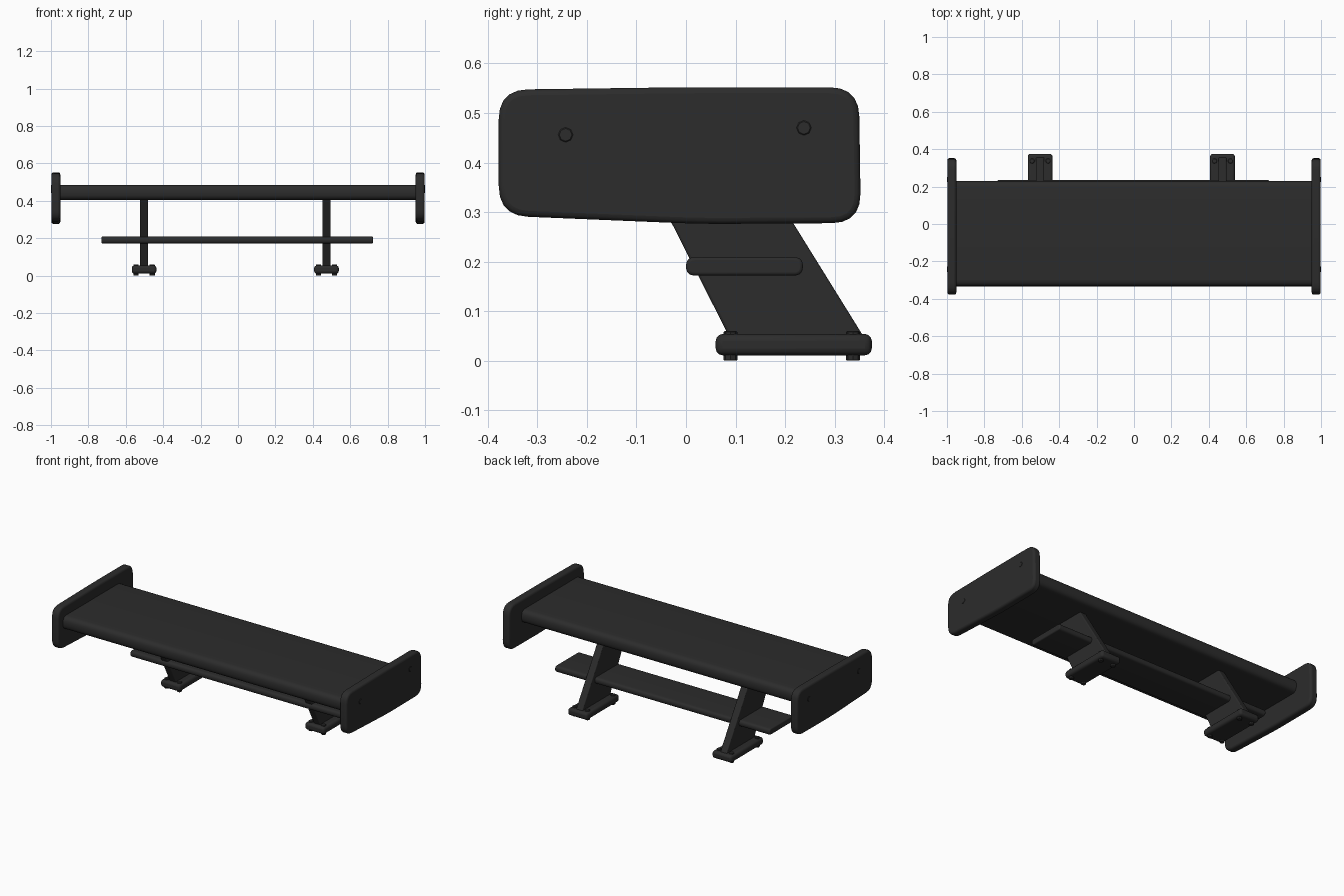
import bpy, bmesh, math
from mathutils import Matrix, Vector

if "Cube" in bpy.data.objects:
    bpy.data.objects.remove(bpy.data.objects["Cube"])

black = bpy.data.materials.new("matte black")
black.diffuse_color = (0.025, 0.025, 0.025, 1)
black.use_nodes = True
black.node_tree.nodes["Principled BSDF"].inputs["Base Color"].default_value = black.diffuse_color


def finish(bm, name, bevel=0.0, segments=3):
    bmesh.ops.recalc_face_normals(bm, faces=bm.faces)
    me = bpy.data.meshes.new(name)
    bm.to_mesh(me)
    bm.free()
    me.materials.append(black)
    ob = bpy.data.objects.new(name, me)
    bpy.context.collection.objects.link(ob)
    bpy.ops.object.select_all(action='DESELECT')
    ob.select_set(True)
    bpy.context.view_layer.objects.active = ob
    if bevel:
        mod = ob.modifiers.new("soft_edges", 'BEVEL')
        mod.width = bevel
        mod.segments = segments
        mod.limit_method = 'ANGLE'
        mod.angle_limit = math.radians(50)
    bpy.ops.object.shade_smooth_by_angle(angle=math.radians(40))
    return ob


def extrude_x(name, profile, x0, x1, bevel=0.0):
    """Extrude a (y, z) profile along x."""
    bm = bmesh.new()
    face = bm.faces.new([bm.verts.new((x0, y, z)) for y, z in profile])
    res = bmesh.ops.extrude_face_region(bm, geom=[face])
    verts = [v for v in res['geom'] if isinstance(v, bmesh.types.BMVert)]
    bmesh.ops.translate(bm, verts=verts, vec=(x1 - x0, 0, 0))
    return finish(bm, name, bevel)


def rounded(corners, r, n=5):
    """Round the corners of a convex polygon with quadratic arcs."""
    pts = []
    for i, c in enumerate(corners):
        c = Vector(c)
        a = c + (Vector(corners[i - 1]) - c).normalized() * r
        b = c + (Vector(corners[(i + 1) % len(corners)]) - c).normalized() * r
        for k in range(n + 1):
            t = k / n
            p = a * (1 - t) ** 2 + c * (2 * t * (1 - t)) + b * t * t
            pts.append((p.x, p.y))
    return pts


def box(name, lo, hi, bevel):
    bm = bmesh.new()
    lo, hi = Vector(lo), Vector(hi)
    bmesh.ops.create_cube(bm, size=1, matrix=Matrix.Translation((lo + hi) / 2)
                          @ Matrix.Diagonal((*(hi - lo), 1)))
    return finish(bm, name, bevel)


def bolt(name, pos, depth, radius, along_x=False):
    bm = bmesh.new()
    m = Matrix.Translation(pos)
    if along_x:
        m = m @ Matrix.Rotation(math.pi / 2, 4, 'Y')
    bmesh.ops.create_cone(bm, cap_ends=True, segments=8, radius1=radius,
                          radius2=radius, depth=depth, matrix=m)
    return finish(bm, name, 0.002, 1)


# Main wing: slab with rounded leading and trailing edges
extrude_x("main_wing", rounded([(-0.333, 0.405), (0.23, 0.405),
                                (0.23, 0.485), (-0.333, 0.485)], 0.035), -0.96, 0.96)

# Lower plane with fully rounded edges
extrude_x("lower_plane", rounded([(0.0, 0.172), (0.236, 0.172),
                                  (0.236, 0.209), (0.0, 0.209)], 0.018),
          -0.73, 0.722, 0.006)

# Endplates with bolt heads
plate = rounded([(-0.378, 0.293), (0.03, 0.276), (0.353, 0.278),
                 (0.349, 0.552), (0.0, 0.552), (-0.378, 0.547)], 0.06)
for s, side in ((-1, "left"), (1, "right")):
    extrude_x(side + "_endplate", plate, s * 0.95, s * 0.998, 0.012)
    for i, (y, z) in enumerate(((-0.243, 0.456), (0.238, 0.47))):
        bolt(f"{side}_endplate_bolt_{i}", (s * 0.994, y, z), 0.012, 0.015, True)

# Swept struts, mounting feet and foot bolts
for xc, side in ((-0.502, "left"), (0.473, "right")):
    extrude_x(side + "_strut", [(0.094, 0.035), (0.367, 0.035),
                                (0.122, 0.43), (-0.106, 0.43)],
              xc - 0.022, xc + 0.022, 0.005)
    box(side + "_foot", (xc - 0.066, 0.06, 0.011), (xc + 0.066, 0.375, 0.054), 0.014)
    for i, (dx, y) in enumerate(((-0.043, 0.09), (0.043, 0.09),
                                 (-0.043, 0.337), (0.043, 0.337))):
        bolt(f"{side}_foot_bolt_{i}", (xc + dx, y, 0.030), 0.060, 0.014)
